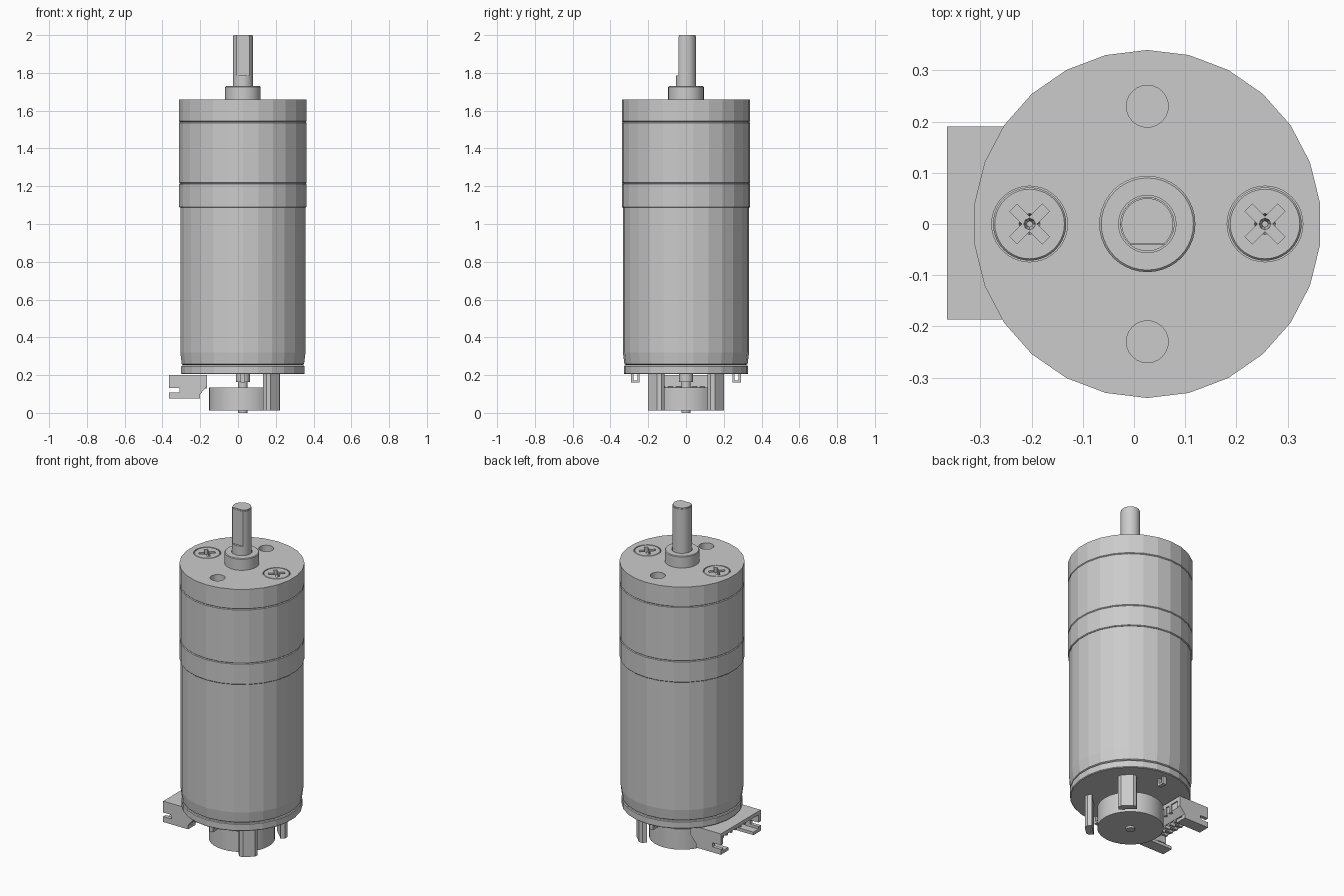
import bpy, bmesh, math
from mathutils import Vector, Matrix

cube = bpy.data.objects.get("Cube")
if cube:
    bpy.data.objects.remove(cube, do_unlink=True)

CX = 0.026          # motor axis
SIDES = 26          # facets of the housing

metal = bpy.data.materials.new("grey_metal")
metal.use_nodes = True
metal.diffuse_color = (0.6, 0.6, 0.6, 1)
metal.node_tree.nodes["Principled BSDF"].inputs["Base Color"].default_value = (0.6, 0.6, 0.6, 1)


def finish(name, bm, smooth=False):
    bmesh.ops.recalc_face_normals(bm, faces=bm.faces)
    mesh = bpy.data.meshes.new(name)
    bm.to_mesh(mesh)
    bm.free()
    mesh.materials.append(metal)
    if smooth:
        mesh.shade_smooth()
        mesh.set_sharp_from_angle(angle=math.radians(30))
    obj = bpy.data.objects.new(name, mesh)
    bpy.context.collection.objects.link(obj)
    return obj


def lathe(name, profile, sides=32, x=CX, y=0, smooth=True):
    """Closed solid of revolution from (radius, z) points, bottom to top."""
    bm = bmesh.new()
    rings = []
    for r, z in profile:
        angles = [math.tau * (i / sides + 0.25) for i in range(sides)]
        rings.append([bm.verts.new((x + r * math.cos(a), y + r * math.sin(a), z)) for a in angles])
    for low, high in zip(rings, rings[1:]):
        for i in range(sides):
            j = (i + 1) % sides
            bm.faces.new((low[i], low[j], high[j], high[i]))
    bm.faces.new(rings[0])
    bm.faces.new(rings[-1])
    return finish(name, bm, smooth)


def prism(name, points, sweep, matrix=Matrix(), smooth=False):
    """Extrude a flat outline along a vector."""
    bm = bmesh.new()
    face = bm.faces.new([bm.verts.new(p) for p in points])
    new = bmesh.ops.extrude_face_region(bm, geom=[face])["geom"]
    verts = [v for v in new if isinstance(v, bmesh.types.BMVert)]
    bmesh.ops.translate(bm, verts=verts, vec=sweep)
    bm.transform(matrix)
    return finish(name, bm, smooth)


def box(name, x, y, z, matrix=Matrix()):
    outline = [(x[0], y[0], z[0]), (x[1], y[0], z[0]), (x[1], y[1], z[0]), (x[0], y[1], z[0])]
    return prism(name, outline, Vector((0, 0, z[1] - z[0])), matrix)


def cut(obj, cutter):
    mod = obj.modifiers.new("cut", 'BOOLEAN')
    mod.operation = 'DIFFERENCE'
    mod.object = cutter
    bpy.context.view_layer.objects.active = obj
    bpy.ops.object.modifier_apply(modifier=mod.name)
    bpy.data.objects.remove(cutter, do_unlink=True)


def shell(name, r, z0, z1, lip=0.004):
    """Faceted drum with fine chamfers that read as seams."""
    return lathe(name, [(r - lip, z0), (r, z0 + lip), (r, z1 - lip), (r - lip, z1)], SIDES, smooth=False)


# Housing
lathe("motor_can", [(0.318, 0.253), (0.326, 0.258), (0.334, 0.32), (0.334, 1.087)], SIDES, smooth=False)
shell("end_cap", 0.329, 0.205, 0.25)
shell("gearbox_ring", 0.34, 1.087, 1.215)
shell("gearbox_case", 0.34, 1.215, 1.54)
plate = lathe("front_plate", [(0.336, 1.54), (0.34, 1.544), (0.34, 1.66)], SIDES, smooth=False)

# Mounting holes and screws
for side in (-1, 1):
    cut(plate, lathe("cutter", [(0.041, 1.57), (0.041, 1.7)], 24, y=side * 0.23))
    sx = CX + side * 0.23
    cut(plate, lathe("cutter", [(0.074, 1.61), (0.074, 1.7)], 40, x=sx))
    screw = lathe("screw", [(0.0715, 1.605), (0.0715, 1.656), (0.068, 1.66)], 40, x=sx, smooth=False)
    for angle in (45, 135):
        turn = Matrix.Translation((sx, 0, 0)) @ Matrix.Rotation(math.radians(angle), 4, 'Z')
        cut(screw, box("cutter", (-0.045, 0.045), (-0.01, 0.01), (1.63, 1.7), turn))
    cut(screw, lathe("cutter", [(0.006, 1.612), (0.024, 1.67)], 8, x=sx))

# Output shaft with a flat on the front
lathe("shaft_boss", [(0.094, 1.655), (0.094, 1.726), (0.09, 1.73), (0.056, 1.73), (0.056, 1.72)], 40)
lathe("shaft_base", [(0.053, 1.7), (0.053, 1.785)], 40)
R = 0.053
flat_end = math.asin(0.04 / R)
arc = [-flat_end + (math.pi + 2 * flat_end) * i / 32 for i in range(33)]
prism("shaft_tip", [(CX + R * math.cos(a), R * math.sin(a), 1.785) for a in arc],
      Vector((0, 0, 0.208)), smooth=True)
prism("shaft_end", [(CX + 0.95 * R * math.cos(a), 0.95 * R * math.sin(a), 1.99) for a in arc],
      Vector((0, 0, 0.01)), smooth=True)

# Encoder magnet on the rear shaft
lathe("magnet_disc", [(0.18, 0.012), (0.18, 0.135)], 32)
lathe("rear_shaft", [(0.025, 0), (0.025, 0.21)], 20)
lathe("rear_bushing", [(0.037, 0.163), (0.037, 0.21)], 20)

# Two magnetic sensors facing the disc
for side in (-1, 1):
    turn = Matrix.Translation((CX, 0, 0)) @ Matrix.Rotation(side * math.radians(46), 4, 'Z')
    outline = [(0.205, -0.05, 0.012), (0.23, -0.05, 0.012), (0.245, -0.034, 0.012),
               (0.245, 0.034, 0.012), (0.23, 0.05, 0.012), (0.205, 0.05, 0.012)]
    prism("sensor", outline, Vector((0, 0, 0.195)), turn)

# Solder terminals, each a small loop
for side in (-1, 1):
    y = side * 0.268
    for edge in (-1, 1):
        w = y + edge * 0.017
        box("terminal_leg", (CX - 0.012, CX + 0.012), (w - 0.006, w + 0.006), (0.17, 0.21))
    box("terminal_foot", (CX - 0.012, CX + 0.012), (y - 0.023, y + 0.023), (0.16, 0.172))

# Cable connector: notched cheeks, roof, back and pins
Y0, Y1 = -0.187, 0.191
cheek = [(-0.365, 0.2), (-0.165, 0.2), (-0.165, 0.14), (-0.2, 0.1), (-0.2, 0.075), (-0.365, 0.075),
         (-0.365, 0.108), (-0.31, 0.108), (-0.31, 0.132), (-0.365, 0.132)]
for y in (Y0, Y1 - 0.022):
    prism("connector_cheek", [(x, y, z) for x, z in cheek], Vector((0, 0.022, 0)))
box("connector_roof", (-0.365, -0.165), (Y0, Y1), (0.178, 0.2))
back = [(-0.205, 0.18), (-0.172, 0.18), (-0.172, 0.14), (-0.2, 0.1), (-0.205, 0.1)]
prism("connector_back", [(x, Y0, z) for x, z in back], Vector((0, Y1 - Y0, 0)))
for y in (Y0, Y1 - 0.07):
    box("connector_floor", (-0.365, -0.2), (y, y + 0.07), (0.075, 0.093))
for i in range(6):
    y = 0.002 + (i - 2.5) * 0.042
    box("connector_pin", (-0.32, -0.2), (y - 0.008, y + 0.008), (0.132, 0.148))
    box("connector_tail", (-0.185, -0.165), (y - 0.008, y + 0.008), (0.13, 0.2))
    box("connector_rib", (-0.235, -0.2), (y - 0.006, y + 0.006), (0.085, 0.105))
